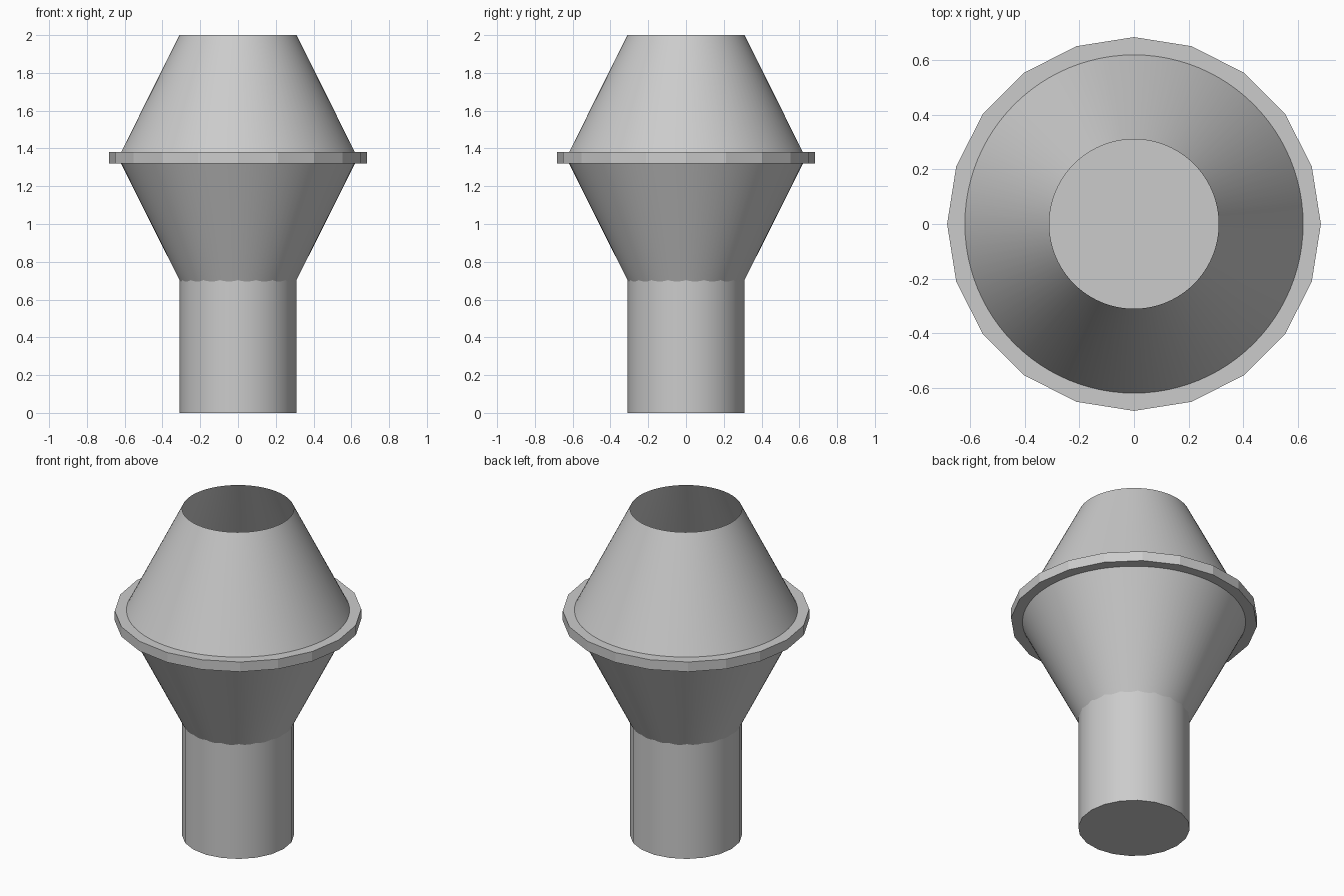
import bpy
import bmesh
import math

if "Cube" in bpy.data.objects:
    bpy.data.objects.remove(bpy.data.objects["Cube"])


def frustum(name, z0, z1, r0, r1, sides, cap_bottom=True, cap_top=True, smooth=True):
    """Straight or tapered round section around the z axis."""
    bm = bmesh.new()
    rings = []
    for z, r in ((z0, r0), (z1, r1)):
        rings.append([bm.verts.new((r * math.cos(2 * math.pi * i / sides),
                                    r * math.sin(2 * math.pi * i / sides), z))
                      for i in range(sides)])
    low, high = rings
    for i in range(sides):
        j = (i + 1) % sides
        face = bm.faces.new((low[i], low[j], high[j], high[i]))
        face.smooth = smooth
    if cap_bottom:
        bm.faces.new(low[::-1])
    if cap_top:
        bm.faces.new(high)
    # Keep the rims crisp
    for edge in bm.edges:
        if any(len(f.verts) > 4 for f in edge.link_faces):
            edge.smooth = False
    mesh = bpy.data.meshes.new(name)
    bm.to_mesh(mesh)
    bm.free()
    obj = bpy.data.objects.new(name, mesh)
    bpy.context.collection.objects.link(obj)
    return obj


# Round stem, its top just inside the lower cone
frustum("stem", 0.0, 0.71, 0.31, 0.31, 20)

# Lower cone widening up to the middle of the flange
frustum("lower_cone", 0.695, 1.35, 0.306, 0.634, 96, cap_top=False)

# Thin twenty-sided flange, closed across the middle
frustum("flange", 1.32, 1.38, 0.684, 0.684, 20, smooth=False)

# Upper cone, open at the mouth
frustum("upper_cone", 1.35, 2.0, 0.634, 0.31, 96, cap_bottom=False, cap_top=False)
